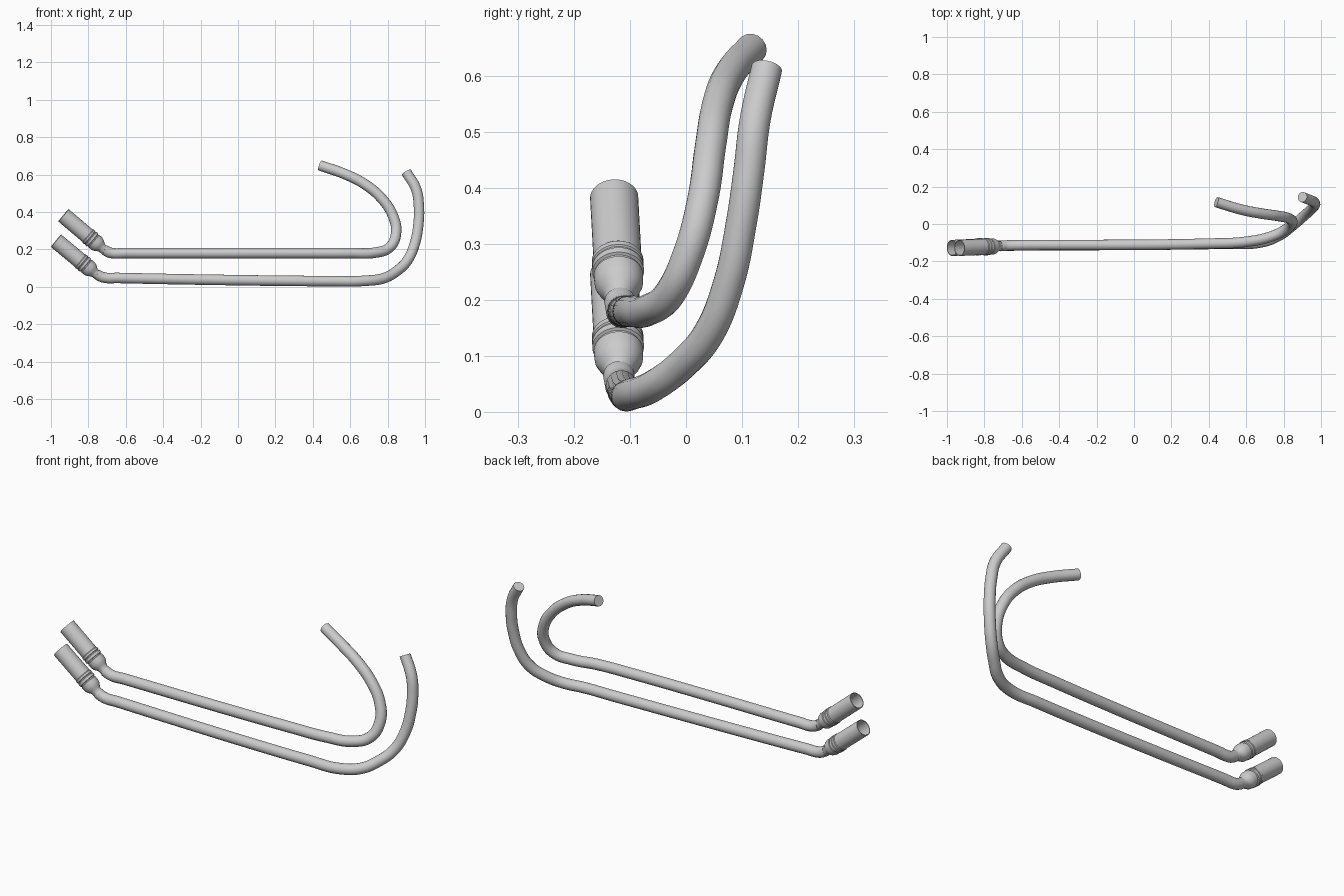
import bpy, bmesh, math
from mathutils import Vector

cube = bpy.data.objects.get("Cube")
if cube:
    bpy.data.objects.remove(cube, do_unlink=True)

metal = bpy.data.materials.new("light grey metal")
metal.use_nodes = True
GREY = (0.6, 0.6, 0.6, 1)
metal.diffuse_color = GREY
metal.node_tree.nodes["Principled BSDF"].inputs["Base Color"].default_value = GREY


def finish(ob):
    """Smooth the round sides and keep the rims crisp."""
    ob.data.materials.clear()
    ob.data.materials.append(metal)
    bpy.ops.object.select_all(action='DESELECT')
    ob.select_set(True)
    bpy.context.view_layer.objects.active = ob
    bpy.ops.object.shade_smooth_by_angle(angle=math.radians(32))


def pipe(name, path, radius=0.028):
    """Capped round tube swept along a smooth path."""
    cu = bpy.data.curves.new(name, 'CURVE')
    cu.dimensions = '3D'
    cu.bevel_depth = radius
    cu.bevel_resolution = 6
    cu.resolution_u = 10
    cu.use_fill_caps = True
    sp = cu.splines.new('BEZIER')
    sp.bezier_points.add(len(path) - 1)
    for bp, co in zip(sp.bezier_points, path):
        bp.co = co
        bp.handle_left_type = bp.handle_right_type = 'AUTO'
    ob = bpy.data.objects.new(name, cu)
    bpy.context.collection.objects.link(ob)
    bpy.ops.object.select_all(action='DESELECT')
    ob.select_set(True)
    bpy.context.view_layer.objects.active = ob
    bpy.ops.object.convert(target='MESH')
    finish(bpy.context.object)


def lathe(name, profile, base, tip, sides=40):
    """Turn a (distance, radius) profile about the line from base to tip."""
    base, tip = Vector(base), Vector(tip)
    turn = (tip - base).to_track_quat('Z', 'Y')
    bm = bmesh.new()
    rings = []
    for dist, rad in profile:
        ring = []
        for i in range(sides):
            a = 2 * math.pi * i / sides
            p = Vector((rad * math.cos(a), rad * math.sin(a), dist))
            ring.append(bm.verts.new(base + turn @ p))
        rings.append(ring)
    for low, high in zip(rings, rings[1:]):
        for i in range(sides):
            j = (i + 1) % sides
            bm.faces.new((low[i], low[j], high[j], high[i]))
    bm.faces.new(rings[0][::-1])
    bm.faces.new(rings[-1])
    bmesh.ops.recalc_face_normals(bm, faces=bm.faces)
    me = bpy.data.meshes.new(name)
    bm.to_mesh(me)
    bm.free()
    ob = bpy.data.objects.new(name, me)
    bpy.context.collection.objects.link(ob)
    finish(ob)


# Long pipes with upswept ends
pipe("upper_pipe", [
    (-0.715, -0.118, 0.197), (-0.68, -0.115, 0.181), (-0.6, -0.113, 0.18),
    (0.4, -0.105, 0.18), (0.6, -0.095, 0.18), (0.73, -0.068, 0.182),
    (0.81, -0.03, 0.21), (0.845, 0.005, 0.285), (0.828, 0.03, 0.38),
    (0.77, 0.043, 0.47), (0.68, 0.056, 0.547), (0.57, 0.078, 0.603),
    (0.44, 0.117, 0.648)])
pipe("lower_pipe", [
    (-0.755, -0.12, 0.066), (-0.72, -0.117, 0.05), (-0.64, -0.115, 0.047),
    (0.5, -0.105, 0.03), (0.68, -0.098, 0.032), (0.78, -0.06, 0.046),
    (0.85, -0.007, 0.085), (0.905, 0.04, 0.14), (0.945, 0.076, 0.23),
    (0.965, 0.099, 0.34), (0.967, 0.112, 0.43), (0.953, 0.123, 0.52),
    (0.9, 0.144, 0.613)])

# Silencers: neck, flare, clamp rings, open barrel
silencer = [
    (-0.005, 0.024), (0.015, 0.026), (0.022, 0.029), (0.035, 0.038),
    (0.048, 0.043), (0.072, 0.044), (0.074, 0.041), (0.079, 0.041),
    (0.081, 0.046), (0.094, 0.046), (0.096, 0.043), (0.1, 0.043),
    (0.102, 0.046), (0.112, 0.046), (0.116, 0.043), (0.285, 0.043),
    (0.285, 0.039), (0.12, 0.039)]
lathe("upper_silencer", silencer, (-0.716, -0.118, 0.198), (-0.933, -0.128, 0.382))
lathe("lower_silencer", silencer, (-0.754, -0.118, 0.064), (-0.973, -0.128, 0.246))
